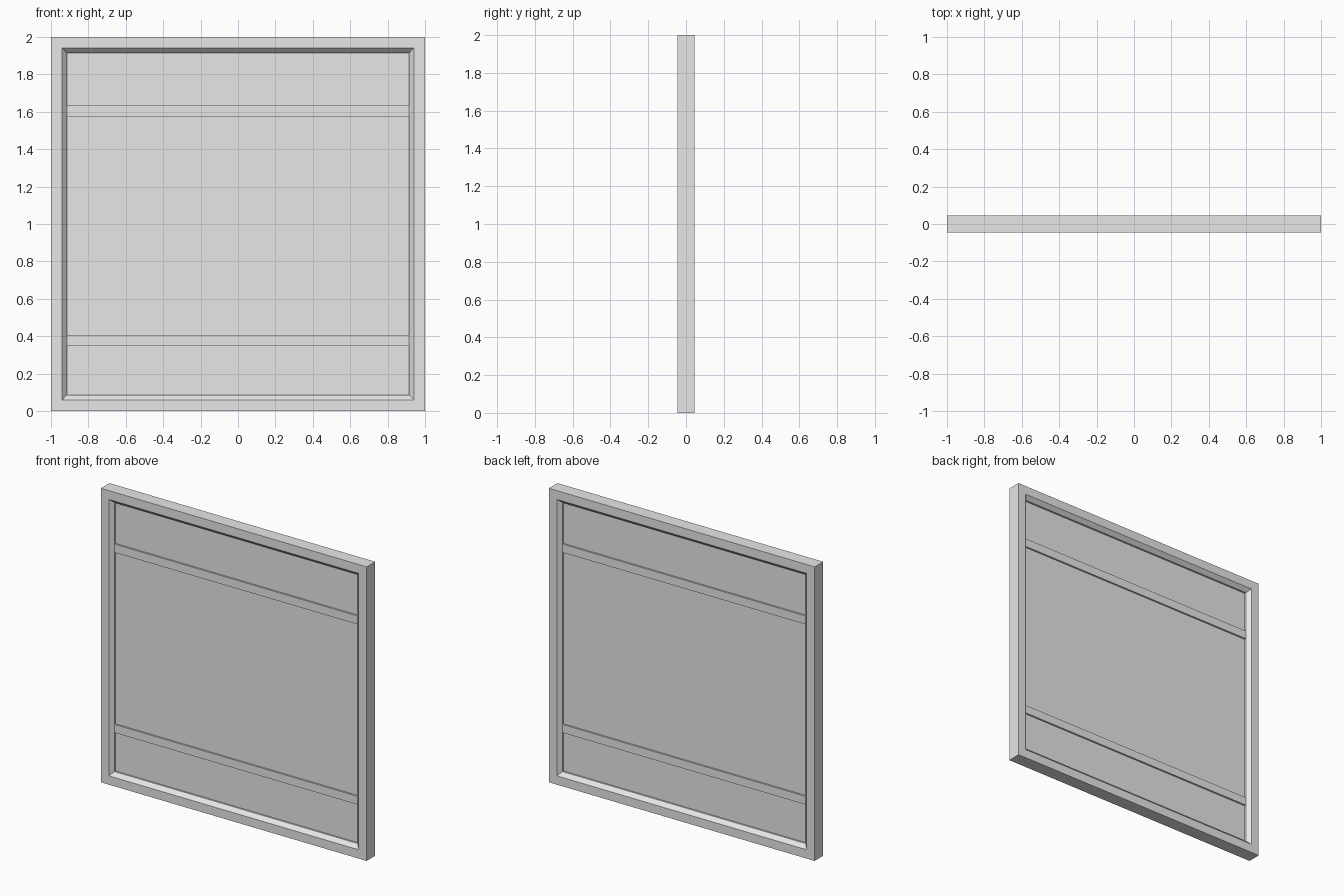
import bpy
import bmesh

cube = bpy.data.objects.get("Cube")
if cube:
    bpy.data.objects.remove(cube, do_unlink=True)

# One plain grey for everything
grey = bpy.data.materials.new("plain grey")
grey.use_nodes = True
colour = (0.8, 0.8, 0.8, 1)
grey.diffuse_color = colour
grey.node_tree.nodes["Principled BSDF"].inputs["Base Color"].default_value = colour

HALF = 0.046        # half depth of the frame
STEP = 0.020        # half depth of frame lip and rails
PANEL = 0.008       # half depth of the panel
BORDER = 0.06       # flat face of the frame
LIP = 0.085         # inset of the inner wall


def make_object(name, bm):
    bmesh.ops.recalc_face_normals(bm, faces=bm.faces)
    mesh = bpy.data.meshes.new(name)
    bm.to_mesh(mesh)
    bm.free()
    mesh.materials.append(grey)
    obj = bpy.data.objects.new(name, mesh)
    bpy.context.collection.objects.link(obj)
    return obj


def box(name, half_x, half_y, z_low, z_high):
    bm = bmesh.new()
    bmesh.ops.create_cube(bm, size=1)
    for v in bm.verts:
        v.co.x *= 2 * half_x
        v.co.y *= 2 * half_y
        v.co.z = z_high if v.co.z > 0 else z_low
    return make_object(name, bm)


# Frame: a mitred profile (inset, depth) swept round the square
profile = [(0, -HALF), (BORDER, -HALF), (LIP, -STEP),
           (LIP, STEP), (BORDER, HALF), (0, HALF)]
bm = bmesh.new()
rings = []
for sx, sz in ((-1, -1), (1, -1), (1, 1), (-1, 1)):
    rings.append([bm.verts.new((sx * (1 - i), y, 1 + sz * (1 - i))) for i, y in profile])
count = len(profile)
for k in range(4):
    a, b = rings[k], rings[(k + 1) % 4]
    for j in range(count):
        n = (j + 1) % count
        bm.faces.new((a[j], a[n], b[n], b[j]))
make_object("frame", bm)

# Panel and rails, tucked slightly into the frame
box("panel", 0.925, PANEL, 0.075, 1.925)
box("lower_rail", 0.925, STEP, 0.35, 0.406)
box("upper_rail", 0.925, STEP, 1.576, 1.633)
